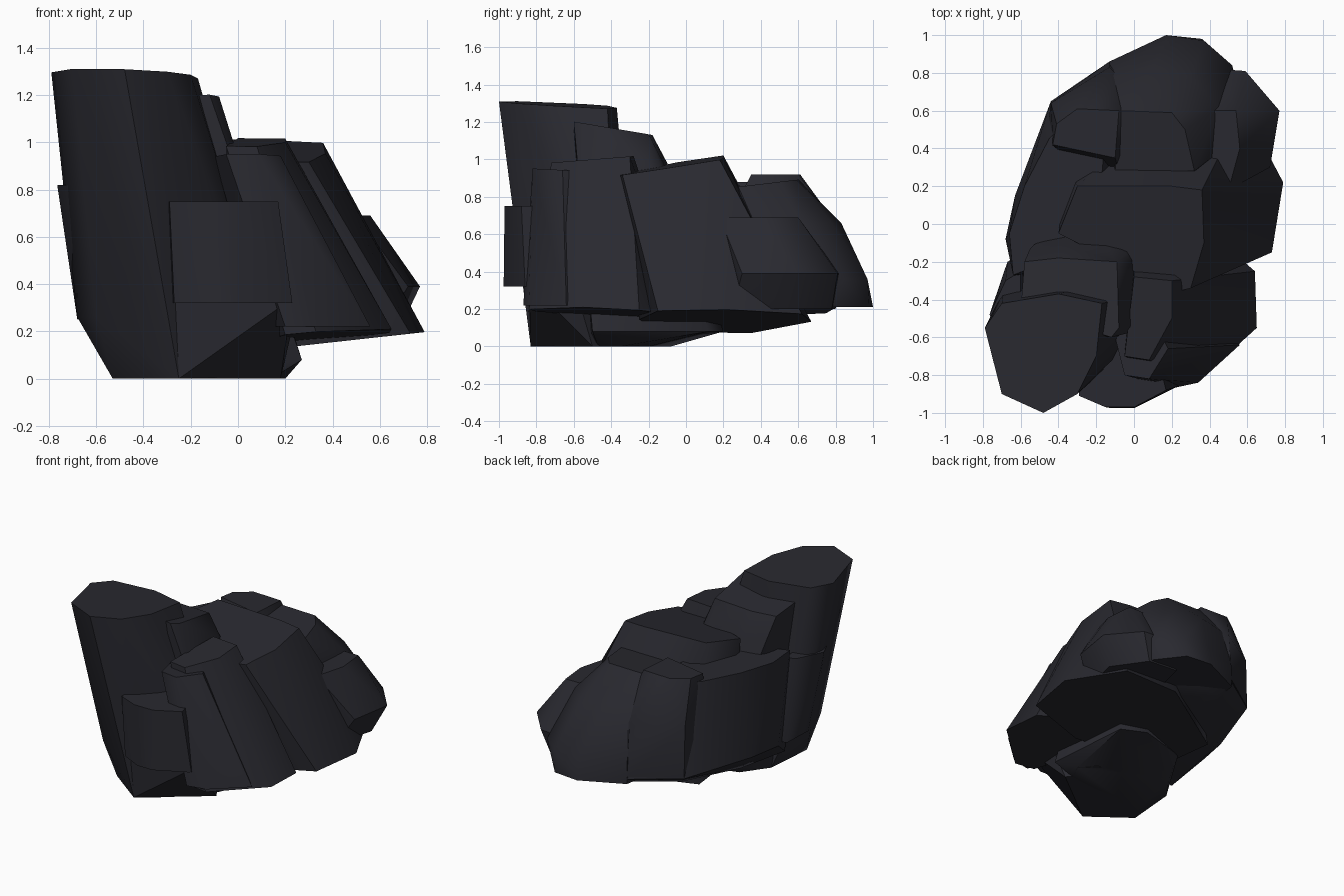
import bpy, bmesh, math

stone = bpy.data.materials.new("dark slate")
stone.diffuse_color = (0.022, 0.022, 0.029, 1)


def ring(outline, z, dx=0.0, dy=0.0):
    """Outline lifted onto a tilted plane: z + dx*x + dy*y."""
    return [(x, y, max(0.0, z + dx * x + dy * y)) for x, y in outline]


def chunk(name, *rings):
    """Rock shard: convex hull around two or more rings, smooth except at hard edges."""
    bm = bmesh.new()
    for r in rings:
        for co in r:
            bm.verts.new(co)
    res = bmesh.ops.convex_hull(bm, input=bm.verts[:])
    junk = {g for g in res["geom_interior"] + res["geom_unused"] if isinstance(g, bmesh.types.BMVert)}
    bmesh.ops.delete(bm, geom=list(junk), context='VERTS')
    bmesh.ops.dissolve_limit(bm, angle_limit=math.radians(2), verts=bm.verts[:], edges=bm.edges[:])
    bmesh.ops.recalc_face_normals(bm, faces=bm.faces[:])
    me = bpy.data.meshes.new(name)
    bm.to_mesh(me)
    bm.free()
    me.materials.append(stone)
    ob = bpy.data.objects.new(name, me)
    bpy.context.collection.objects.link(ob)
    bpy.ops.object.select_all(action='DESELECT')
    ob.select_set(True)
    bpy.context.view_layer.objects.active = ob
    bpy.ops.object.shade_smooth_by_angle(angle=math.radians(42))


# Tall leaning pillar at the front left, which carries the foot
chunk("tall_pillar",
      ring([(-.79, -.55), (-.70, -.90), (-.48, -1.0), (-.30, -.90), (-.20, -.70),
            (-.17, -.42), (-.40, -.37), (-.70, -.42)], 1.245, -.03, -.05),
      ring([(-.70, -.50), (-.69, -.35)], .5),
      ring([(-.68, -.45), (-.60, -.68)], .26),
      ring([(-.53, -.62), (-.25, -.83), (-.1, -.72), (.14, -.47), (.20, -.35), (.10, -.25),
            (-.50, -.26)], 0))

# Lower step behind the pillar, running down to the back of the foot
chunk("pillar_step",
      ring([(-.60, -.45), (-.12, -.60), (-.08, -.55), (-.09, -.20), (-.40, -.18), (-.58, -.2)],
           1.10, 0, -.17),
      ring([(-.03, -.55), (-.02, -.20), (-.15, -.12), (-.40, -.10), (-.55, -.13)], .98),
      ring([(-.48, -.55), (.14, -.47), (.20, -.35), (.0, -.20), (-.37, -.08), (-.50, -.26)], 0),
      ring([(.27, -.50), (.22, .12), (.05, .20), (-.3, .1)], .08))

# Foot spreading out under the front wedge
chunk("front_foot",
      ring([(-.25, -.83), (.18, -.50), (.1, -.4), (-.3, -.5)], 0),
      ring([(-.27, -.85), (.23, -.84), (.26, -.6), (-.3, -.6)], .34))

# Broken wedge at the foot of the pillar's front
chunk("front_wedge",
      ring([(-.29, -.91), (-.15, -.97), (0, -.97), (.17, -.88), (.1, -.6), (-.3, -.6)], .75),
      ring([(-.27, -.90), (-.12, -.975), (0, -.975), (.23, -.86), (.2, -.6), (-.3, -.6)], .32))

# Small flake on the pillar's left side
chunk("left_flake",
      ring([(-.765, -.48), (-.70, -.62), (-.6, -.6), (-.6, -.25), (-.68, -.30)], .82),
      ring([(-.68, -.42), (-.62, -.58), (-.5, -.5), (-.5, -.1), (-.67, -.20)], .25))

# Right front slab, with a thinner ledge leaning on it
chunk("right_front_slab",
      ring([(-.05, -.70), (.08, -.72), (.20, -.50), (.20, -.30), (.0, -.28)], 1.04, 0, .08),
      ring([(.20, -.80), (.33, -.84), (.56, -.62), (.65, -.55), (.64, -.25), (.35, 0), (0, 0)],
           .13, .08, -.05))
chunk("right_front_ledge",
      ring([(-.05, -.80), (.08, -.82), (.18, -.66), (.1, -.5), (-.1, -.6)], .91, 0, -.05),
      ring([(.20, -.87), (.34, -.84), (.56, -.64), (.4, -.5), (.1, -.6)], .22))

# Broad middle slab
chunk("middle_slab",
      ring([(-.40, -.05), (0, -.25), (.22, -.36), (.30, -.34), (.37, -.10), (.36, .18), (.2, .2),
            (-.30, .2)], .98, -.03, .16),
      ring([(.30, -.25), (.73, -.15), (.79, .22), (.58, .62), (.2, .67), (-.35, .35), (-.3, -.1)],
           .11, .11))

# Left rear slab with its broad flat outer side
chunk("left_rear_slab",
      ring([(-.64, -.27), (-.66, -.05), (-.58, .20), (-.45, .45), (-.36, .55), (-.15, .5),
            (-.2, -.1)], .88),
      ring([(-.68, -.08), (-.63, .15), (-.47, .54), (-.44, .65), (-.13, .86), (.2, .7)], .27, 0, -.03),
      ring([(-.58, -.30), (-.52, .12), (-.35, .55), (-.1, .75), (.2, .5), (.1, -.2)], .14, 0, .05))

# Ridge along the back left
chunk("left_rear_ridge",
      ring([(-.43, .42), (-.41, .53), (-.30, .61), (-.08, .60), (-.1, .35)], .92),
      ring([(-.44, .64), (-.13, .83), (0, .7)], .62),
      ring([(-.47, .40), (-.44, .65), (-.13, .86), (.2, .5), (0, 0)], .26))

# Back slab falling away to the rear
chunk("back_slab",
      ring([(-.10, .28), (.32, .28), (.27, .50), (.20, .59), (-.08, .60)], .82, 0, .12),
      ring([(-.13, .78), (.1, .83), (.30, .78), (.45, .62)], .66),
      ring([(-.13, .86), (.17, .97), (.37, .97), (.52, .84), (.6, .5)], .36),
      ring([(-.13, .86), (.17, 1.0), (.36, .98), (.50, .8), (.5, .4), (-.2, .5)], .21))

# Rear right slab with its flat side
chunk("right_rear_slab",
      ring([(.40, .15), (.50, .18), (.56, .40), (.54, .60), (.3, .6)], .69),
      ring([(.72, .30), (.77, .60), (.59, .81), (.45, .82), (.3, .4)], .39),
      ring([(.60, .25), (.68, .55), (.52, .78), (.3, .8), (.2, .4)], .2))
